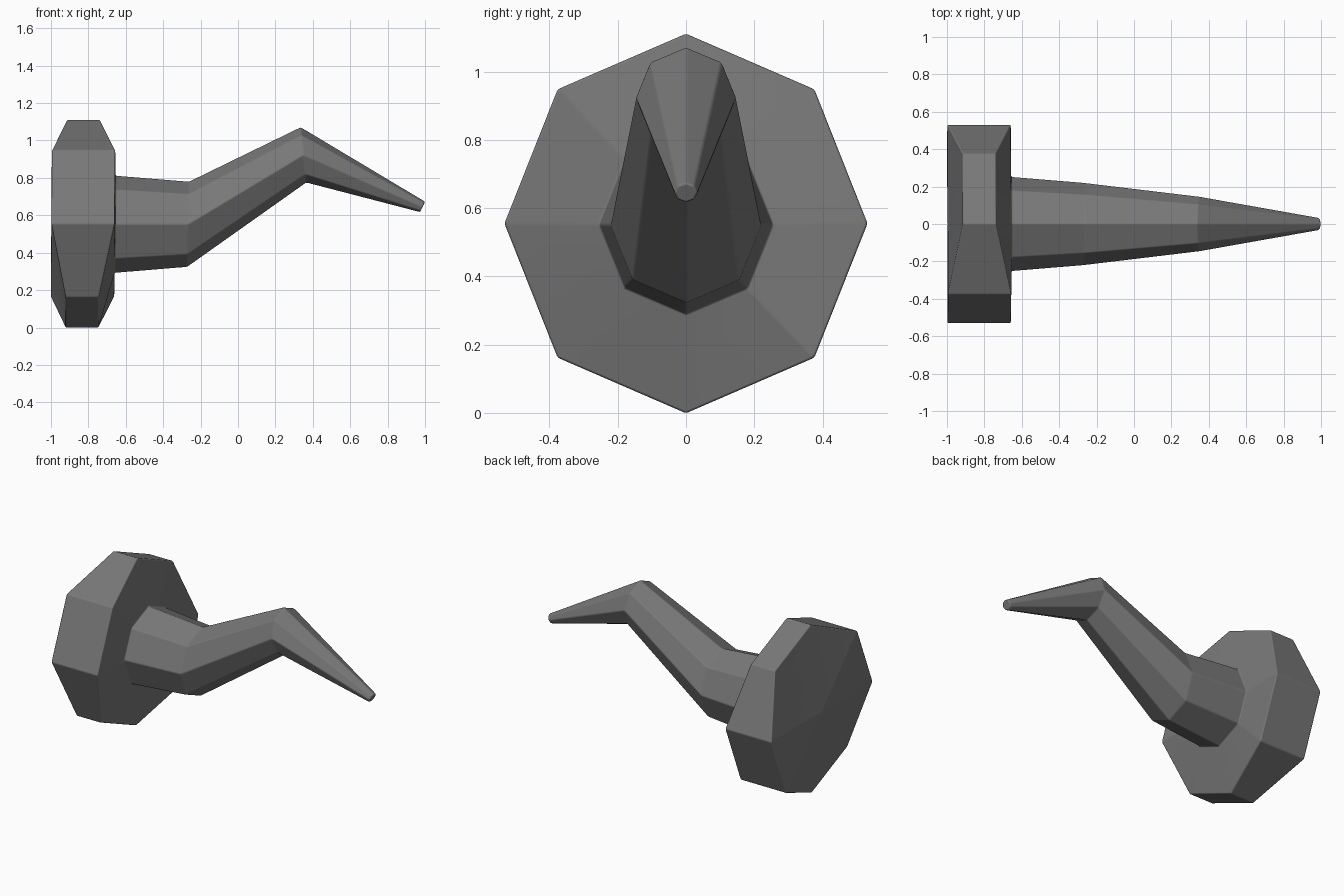
import bpy, bmesh
from math import sin, cos, tau, radians

if "Cube" in bpy.data.objects:
    bpy.data.objects.remove(bpy.data.objects["Cube"])


def ring(bm, xs, zc, ry, rz, sides=8):
    """Add one octagonal loop; xs gives the x of each corner, starting at the top."""
    return [bm.verts.new((xs[i], -ry * sin(tau * i / sides), zc + rz * cos(tau * i / sides)))
            for i in range(sides)]


def bridge(bm, a, b):
    n = len(a)
    for i in range(n):
        bm.faces.new((a[i], a[(i + 1) % n], b[(i + 1) % n], b[i]))


def fan(bm, loop, centre):
    c = bm.verts.new(centre)
    for i in range(len(loop)):
        bm.faces.new((loop[i], loop[(i + 1) % len(loop)], c))


# Wall plate: octagon whose rim alternates between thin and thick corner pairs
thick = [0, 1, 1, 0, 0, 1, 1, 0]
tilt = [0.004 * cos(tau * i / 8) for i in range(8)]
bm = bmesh.new()
back = ring(bm, [(-0.998 if t else -0.919) + d for t, d in zip(thick, tilt)], 0.555, 0.532, 0.556)
front = ring(bm, [(-0.659 if t else -0.742) + d for t, d in zip(thick, tilt)], 0.555, 0.532, 0.556)
fan(bm, back, (-0.996, 0, 0.555))
loops = [back, front]

# Bent tapering arm growing out of the plate: (x centre, x lean, z centre, y radius, z radius)
sections = [
    (-0.657, 0.003, 0.552, 0.253, 0.261),
    (-0.267, 0.005, 0.552, 0.221, 0.229),
    (0.35, -0.015, 0.923, 0.147, 0.149),
    (0.987, 0.014, 0.645, 0.034, 0.029),
]
for x, lean, z, ry, rz in sections:
    loops.append(ring(bm, [x + lean * cos(tau * i / 8) for i in range(8)], z, ry, rz))
for a, b in zip(loops, loops[1:]):
    bridge(bm, a, b)
bm.faces.new(loops[-1])
bmesh.ops.recalc_face_normals(bm, faces=bm.faces[:])
for f in bm.faces:
    f.smooth = True

mesh = bpy.data.meshes.new("wall_hook")
bm.to_mesh(mesh)
bm.free()
hook = bpy.data.objects.new("wall_hook", mesh)
bpy.context.collection.objects.link(hook)

# Slightly softened edges between flat facets
bevel = hook.modifiers.new("soft_edges", 'BEVEL')
bevel.width = 0.007
bevel.segments = 2
bevel.limit_method = 'ANGLE'
bevel.angle_limit = radians(6)
bevel.harden_normals = True

# Dark iron finish
iron = bpy.data.materials.new("dark_iron")
iron.diffuse_color = (0.19, 0.19, 0.19, 1)
iron.use_nodes = True
iron.node_tree.nodes["Principled BSDF"].inputs["Base Color"].default_value = iron.diffuse_color
mesh.materials.append(iron)
